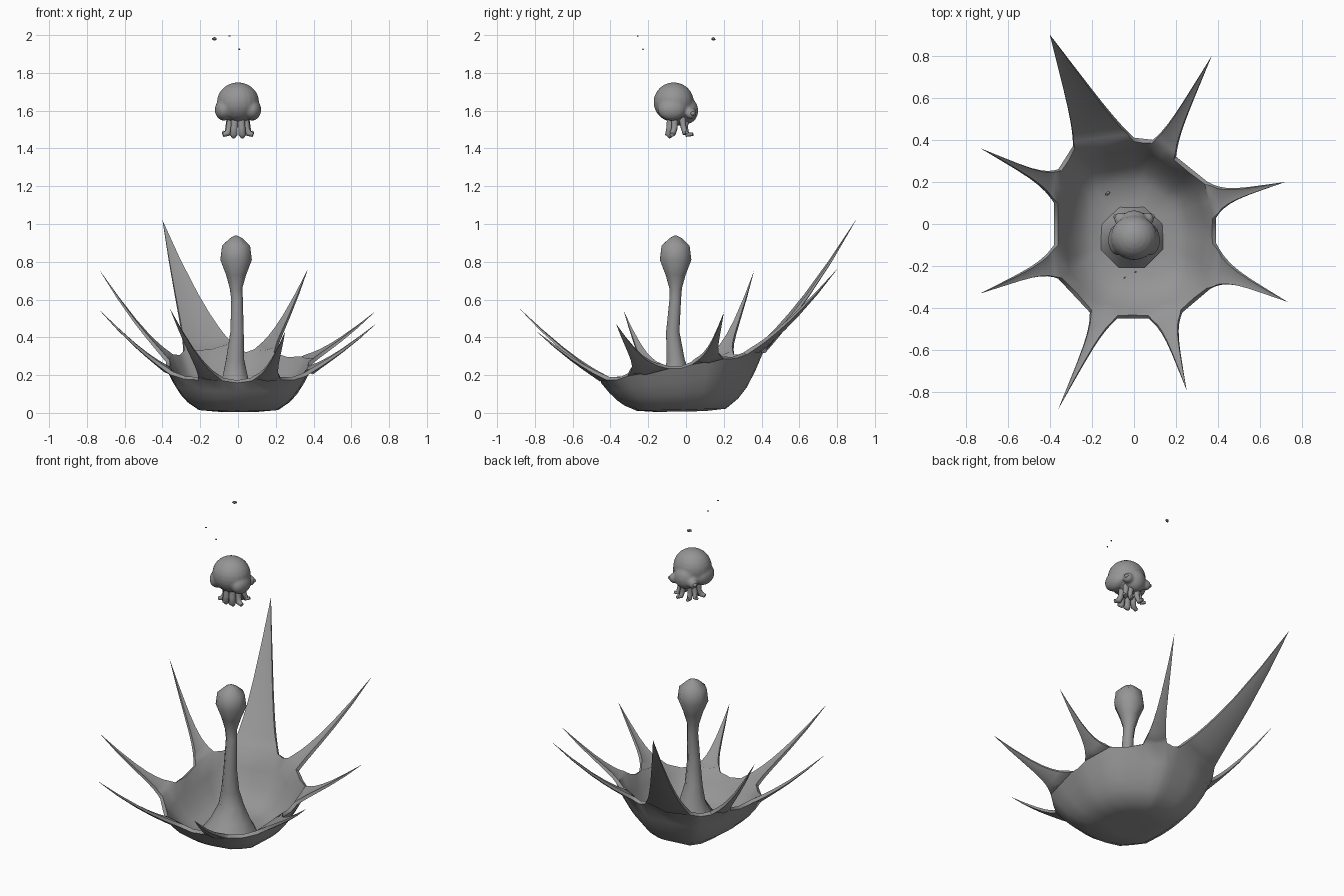
import bpy, bmesh, math
from mathutils import Vector, Matrix, Quaternion

cube = bpy.data.objects.get("Cube")
if cube:
    bpy.data.objects.remove(cube)

grey = bpy.data.materials.new("matte_grey")
grey.use_nodes = True
COLOUR = (0.3, 0.3, 0.3, 1)
grey.diffuse_color = COLOUR
grey.node_tree.nodes["Principled BSDF"].inputs["Base Color"].default_value = COLOUR


def add_object(name, bm, flip=False):
    bmesh.ops.recalc_face_normals(bm, faces=bm.faces)
    if flip:
        bmesh.ops.reverse_faces(bm, faces=bm.faces)
    mesh = bpy.data.meshes.new(name)
    bm.to_mesh(mesh)
    bm.free()
    mesh.materials.append(grey)
    obj = bpy.data.objects.new(name, mesh)
    bpy.context.collection.objects.link(obj)
    return obj


def finish(obj, angle=50):
    """Apply any modifiers, then smooth with sharp edges kept."""
    bpy.ops.object.select_all(action='DESELECT')
    obj.select_set(True)
    bpy.context.view_layer.objects.active = obj
    for mod in list(obj.modifiers):
        bpy.ops.object.modifier_apply(modifier=mod.name)
    bpy.ops.object.shade_smooth_by_angle(angle=math.radians(angle))


def tube(bm, path, sides):
    """Capped tube through (x, y, z, radius) points."""
    pts = [Vector(p[:3]) for p in path]
    rot, last, rings = Quaternion(), Vector((0, 0, 1)), []
    for i, p in enumerate(pts):
        d = (pts[min(i + 1, len(pts) - 1)] - pts[max(i - 1, 0)]).normalized()
        rot = last.rotation_difference(d) @ rot
        last = d
        ring = []
        for k in range(sides):
            a = math.tau * (k + 0.5) / sides
            ring.append(bm.verts.new(p + rot @ Vector((math.cos(a), math.sin(a), 0)) * path[i][3]))
        rings.append(ring)
    for a, b in zip(rings, rings[1:]):
        for k in range(sides):
            n = (k + 1) % sides
            bm.faces.new((a[k], a[n], b[n], b[k]))
    bm.faces.new(rings[0])
    bm.faces.new(rings[-1])


def ball(bm, centre, size):
    m = Matrix.Translation(centre) @ Matrix.Diagonal((*size, 1))
    bmesh.ops.create_uvsphere(bm, u_segments=20, v_segments=12, radius=1, matrix=m)


# Splash bowl: spikes clockwise as base start, base end, tip, taper straightness
SPIKES = [
    ((-0.29, 0.37), (0.00, 0.41), (-0.40, 0.90, 1.02), 0.85),
    ((0.09, 0.40), (0.20, 0.32), (0.37, 0.80, 0.76), 0.6),
    ((0.35, 0.20), (0.39, 0.03), (0.72, 0.20, 0.53), 0.4),
    ((0.39, -0.09), (0.36, -0.31), (0.73, -0.37, 0.47), 0.4),
    ((0.23, -0.42), (0.07, -0.45), (0.25, -0.79, 0.43), 0.5),
    ((-0.08, -0.45), (-0.21, -0.42), (-0.36, -0.88, 0.55), 0.5),
    ((-0.36, -0.26), (-0.38, -0.10), (-0.73, -0.33, 0.54), 0.4),
    ((-0.38, 0.10), (-0.36, 0.26), (-0.73, 0.36, 0.75), 0.4),
]
PROFILE = [(0.3, 0.03), (0.55, 0.07), (0.7, 0.24), (0.8, 0.42), (0.9, 0.68)]
STEPS = [0.06, 0.13, 0.22, 0.34, 0.5, 0.75]


def on_rim(p):
    return Vector((p[0], p[1], 0.25 + 0.18 * p[1]))


bm = bmesh.new()
weights = bm.verts.layers.deform.verify()
rim = []
for i, (start, end, tip, straight) in enumerate(SPIKES):
    a, b = on_rim(start), on_rim(end)
    valley = (b + on_rim(SPIKES[(i + 1) % len(SPIKES)][0])) / 2
    valley.z -= 0.01
    mid, half, tip = (a + b) / 2, (b - a) / 2, Vector(tip)
    row = [bm.verts.new(p) for p in (a, mid, b)]
    rim += row + [bm.verts.new(valley)]
    for s in STEPS:
        c = mid.lerp(tip, s)
        c.z -= 0.28 * (tip.z - mid.z) * s * (1 - s)
        h = half * (straight * (1 - s) + (1 - straight) * (1 - s) ** 6)
        dip = Vector((0, 0, -0.25 * h.length))
        new = [bm.verts.new(p) for p in (c - h, c + dip, c + h)]
        for v in new:
            v[weights][0] = 1 - 0.75 * s
        for k in (0, 1):
            bm.faces.new((row[k], row[k + 1], new[k + 1], new[k]))
        row = new
    point = bm.verts.new(tip)
    point[weights][0] = 0.05
    for k in (0, 1):
        bm.faces.new((row[k], row[k + 1], point))

centre = Vector((0, -0.03, 0))
rings = []
for f, rise in PROFILE:
    ring = []
    for v in rim:
        p = centre.lerp(v.co, f)
        p.z = v.co.z * rise
        ring.append(bm.verts.new(p))
    rings.append(ring)
rings.append(rim)
hub = bm.verts.new(centre + Vector((0, 0, 0.015)))
count = len(rim)
for k in range(count):
    n = (k + 1) % count
    bm.faces.new((hub, rings[0][k], rings[0][n]))
    for lo, hi in zip(rings, rings[1:]):
        bm.faces.new((lo[k], lo[n], hi[n], hi[k]))
for v in [hub] + [v for ring in rings for v in ring]:
    v[weights][0] = 1
bm.normal_update()
bmesh.ops.recalc_face_normals(bm, faces=bm.faces)
hub.normal_update()
bowl = add_object("splash_bowl", bm, flip=hub.normal.z > 0)
bowl.vertex_groups.new(name="thickness")
solid = bowl.modifiers.new("Solidify", 'SOLIDIFY')
solid.thickness = 0.022
solid.offset = -1
solid.vertex_group = "thickness"
finish(bowl)

# Rising column with a round drop on its end
COLUMN = [
    (-0.01, -0.06, 0.03, 0.16), (-0.01, -0.055, 0.09, 0.12),
    (-0.015, -0.045, 0.18, 0.075), (-0.015, -0.055, 0.28, 0.052),
    (-0.005, -0.07, 0.43, 0.038), (-0.005, -0.057, 0.6, 0.033),
    (-0.01, -0.055, 0.66, 0.036), (-0.01, -0.055, 0.73, 0.057),
    (-0.01, -0.055, 0.81, 0.09), (-0.01, -0.055, 0.885, 0.08),
    (-0.01, -0.055, 0.925, 0.035), (-0.01, -0.055, 0.94, 0.004),
]
bm = bmesh.new()
tube(bm, COLUMN, 8)
finish(add_object("splash_column", bm), 60)

# Floating creature: fused body of dome, head and side lobes
bm = bmesh.new()
ball(bm, (0, -0.065, 1.645), (0.112, 0.107, 0.105))
ball(bm, (0, 0.005, 1.6), (0.068, 0.06, 0.07))
ball(bm, (0, -0.04, 1.56), (0.055, 0.06, 0.04))
for side in (-1, 1):
    ball(bm, (side * 0.075, -0.075, 1.605), (0.048, 0.075, 0.058))
    ball(bm, (side * 0.065, 0.025, 1.585), (0.03, 0.03, 0.03))
body = add_object("creature_body", bm)
remesh = body.modifiers.new("Remesh", 'REMESH')
remesh.mode = 'VOXEL'
remesh.voxel_size = 0.008
smooth = body.modifiers.new("Smooth", 'SMOOTH')
smooth.iterations = 4
finish(body, 80)

# Mirrored curling tentacles and eyes
TENTACLES = [
    [(0.015, -0.08, 1.57, 0.022), (0.02, -0.085, 1.51, 0.02), (0.022, -0.09, 1.475, 0.022), (0.025, -0.08, 1.458, 0.01)],
    [(0.04, -0.06, 1.57, 0.02), (0.045, -0.06, 1.51, 0.017), (0.055, -0.07, 1.48, 0.017), (0.08, -0.075, 1.472, 0.012)],
    [(0.04, -0.02, 1.57, 0.02), (0.05, -0.015, 1.52, 0.016), (0.06, -0.005, 1.48, 0.014), (0.08, 0.005, 1.485, 0.009)],
    [(0.02, 0.0, 1.57, 0.02), (0.025, -0.005, 1.51, 0.016), (0.03, 0.008, 1.472, 0.014), (0.035, 0.037, 1.476, 0.01)],
]
for side, label in ((1, "left"), (-1, "right")):
    for i, path in enumerate(TENTACLES):
        bm = bmesh.new()
        tube(bm, [(side * x, y, z, r) for x, y, z, r in path], 8)
        finish(add_object(f"{label}_tentacle_{i + 1}", bm), 60)
    bm = bmesh.new()
    ball(bm, (side * 0.085, 0.035, 1.585), (0.013, 0.013, 0.011))
    finish(add_object(f"{label}_eye", bm), 60)

# Loose droplets above
for i, (pos, size) in enumerate([((-0.125, 0.145, 1.98), 0.016),
                                 ((-0.045, -0.255, 1.995), 0.007),
                                 ((0.007, -0.228, 1.925), 0.007)]):
    bm = bmesh.new()
    m = Matrix.Translation(pos) @ Matrix.Rotation(0.6, 4, 'Z') @ Matrix.Diagonal((size, size * 0.6, size * 0.6, 1))
    bmesh.ops.create_icosphere(bm, subdivisions=1, radius=1, matrix=m)
    finish(add_object(f"droplet_{i + 1}", bm), 30)
